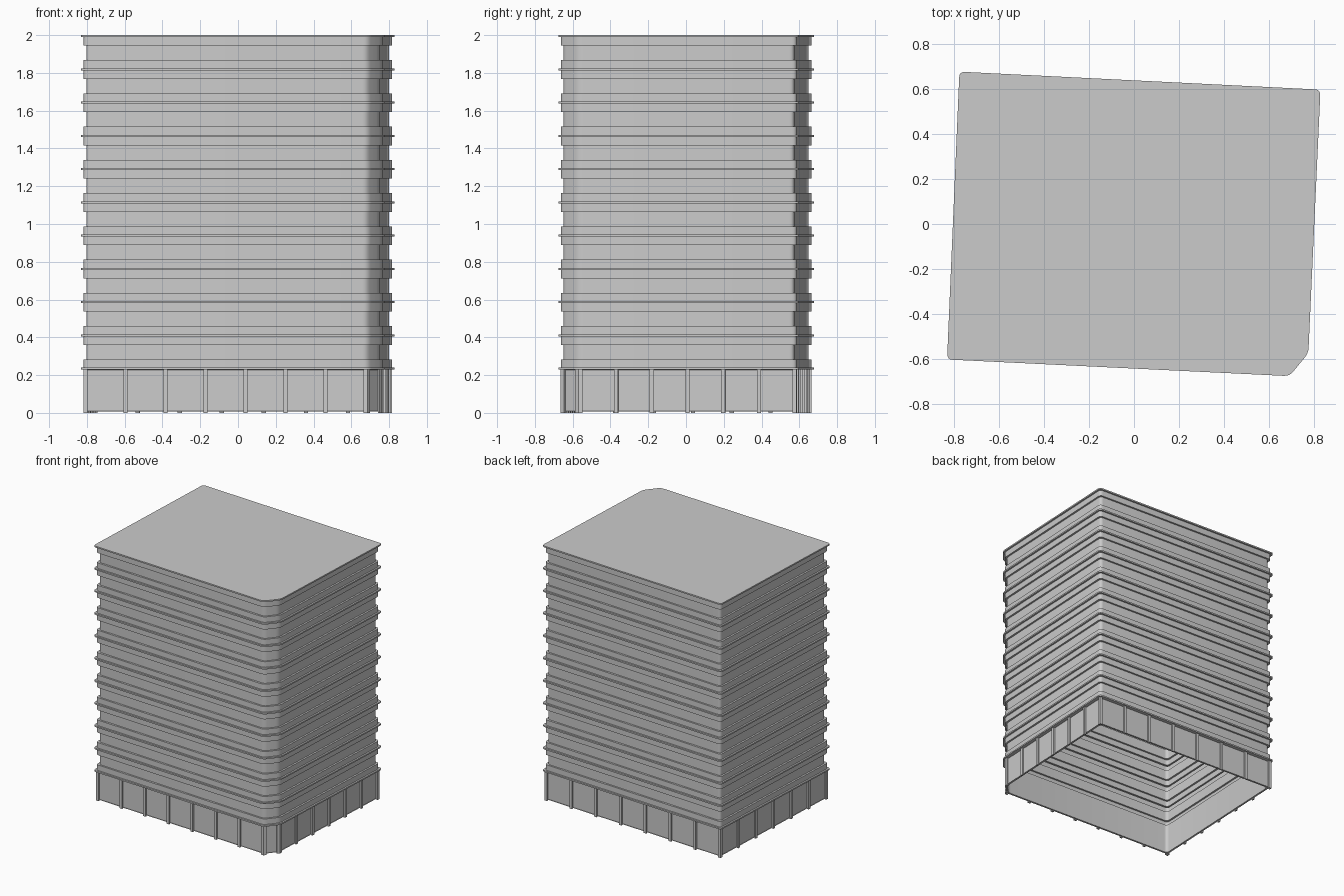
import bpy, bmesh, math
from mathutils import Vector

if "Cube" in bpy.data.objects:
    bpy.data.objects.remove(bpy.data.objects["Cube"])

grey = bpy.data.materials.new("light grey")
grey.use_nodes = True
colour = (0.6, 0.6, 0.6, 1)
grey.diffuse_color = colour
grey.node_tree.nodes["Principled BSDF"].inputs["Base Color"].default_value = colour

# Skewed footprint with one chamfered corner, counter-clockwise, at the ledge edge
PLAN = [Vector(p) for p in [(-0.832, -0.603), (0.692, -0.677), (0.776, -0.575),
                            (0.830, 0.598), (-0.777, 0.678)]]
BAYS = [7, 1, 6, 7, 6]
LEDGE, BAND, FRAME, WALL, INNER = 0, 0.013, 0.021, 0.027, 0.036
BASE_TOP, STOREY, FLOORS = 0.229, 0.176, 10
THICK = 0.011


def normal(a, b):
    d = (b - a).normalized()
    return Vector((d.y, -d.x))


def inset_plan(dist):
    """Footprint corners moved inwards by dist."""
    out = []
    for i, p in enumerate(PLAN):
        n1 = normal(PLAN[i - 1], p)
        n2 = normal(p, PLAN[(i + 1) % len(PLAN)])
        out.append(p - (n1 + n2) * dist / (1 + n1.dot(n2)))
    return out


def rounded_plan(dist, radius=0.025, steps=4):
    """Inset footprint with rounded corners."""
    pts, out = inset_plan(dist), []
    for i, p in enumerate(pts):
        a = p + (pts[i - 1] - p).normalized() * radius
        b = p + (pts[(i + 1) % len(pts)] - p).normalized() * radius
        for k in range(steps + 1):
            t = k / steps
            out.append(a * (1 - t) ** 2 + p * 2 * t * (1 - t) + b * t * t)
    return out


def finish(bm, name, smooth=False):
    mesh = bpy.data.meshes.new(name)
    bm.to_mesh(mesh)
    bm.free()
    mesh.materials.append(grey)
    ob = bpy.data.objects.new(name, mesh)
    bpy.context.collection.objects.link(ob)
    if smooth:
        bpy.ops.object.select_all(action='DESELECT')
        ob.select_set(True)
        bpy.context.view_layer.objects.active = ob
        bpy.ops.object.shade_smooth_by_angle(angle=math.radians(30))
    return ob


def sweep(name, profile, cap=False):
    """Run a (height, inset) profile around the footprint."""
    bm = bmesh.new()
    rings = [[bm.verts.new((p.x, p.y, z)) for p in rounded_plan(d)] for z, d in profile]
    for lo, hi in zip(rings, rings[1:]):
        for i in range(len(lo)):
            j = (i + 1) % len(lo)
            bm.faces.new((lo[i], lo[j], hi[j], hi[i]))
    if cap:
        bm.faces.new(rings[-1])
    return finish(bm, name, True)


# Upper storeys: recessed window walls, parapet bands and thin floor ledges
profile = [(BASE_TOP, FRAME)]
for floor in range(FLOORS + 1):
    z = BASE_TOP + floor * STOREY
    if floor:
        profile += [(z - 0.045, WALL), (z - 0.045, BAND), (z, BAND)]
    if floor < FLOORS:
        profile += [(z, LEDGE), (z + THICK, LEDGE), (z + THICK, BAND),
                    (z + 0.054, BAND), (z + 0.054, WALL)]
profile += [(z, LEDGE), (2, LEDGE)]
sweep("storeys_and_roof", profile, cap=True)

# Plain inner lining of the ground floor
sweep("base_lining", [(BASE_TOP + THICK, BAND), (BASE_TOP + THICK, INNER),
                      (0.008, INNER), (0.008, FRAME)])

# Ground floor: shopfront bays with recessed panels, and piers between them
front = bmesh.new()
piers = bmesh.new()
PIER = 0.022
plan, outer = inset_plan(FRAME), inset_plan(BAND)
panels = []
for i, count in enumerate(BAYS):
    j = (i + 1) % len(BAYS)
    a, b = plan[i], plan[j]
    n = normal(a, b)
    for k in range(count):
        p, q = a.lerp(b, k / count), a.lerp(b, (k + 1) / count)
        corners = [(p, 0.008), (q, 0.008), (q, BASE_TOP), (p, BASE_TOP)]
        panels.append(front.faces.new([front.verts.new((c.x, c.y, z)) for c, z in corners]))

    a, b = outer[i], outer[j]
    along = (b - a).normalized()
    length = (b - a).length
    for k in range(count + 1):
        mid = PIER / 2 + (length - PIER) * k / count
        ends = [a + along * (mid - PIER / 2), a + along * (mid + PIER / 2)]
        foot = [ends[0], ends[1], ends[1] - n * 0.012, ends[0] - n * 0.012]
        base = piers.faces.new([piers.verts.new((c.x, c.y, 0)) for c in foot])
        ext = bmesh.ops.extrude_face_region(piers, geom=[base], use_keep_orig=True)
        tops = [v for v in ext["geom"] if isinstance(v, bmesh.types.BMVert)]
        bmesh.ops.translate(piers, verts=tops, vec=(0, 0, BASE_TOP))
bmesh.ops.inset_individual(front, faces=panels, thickness=0.025)
bmesh.ops.inset_individual(front, faces=panels, thickness=0.001, depth=-0.007)
bmesh.ops.recalc_face_normals(piers, faces=piers.faces)
finish(front, "shopfront_panels")
finish(piers, "base_piers")
